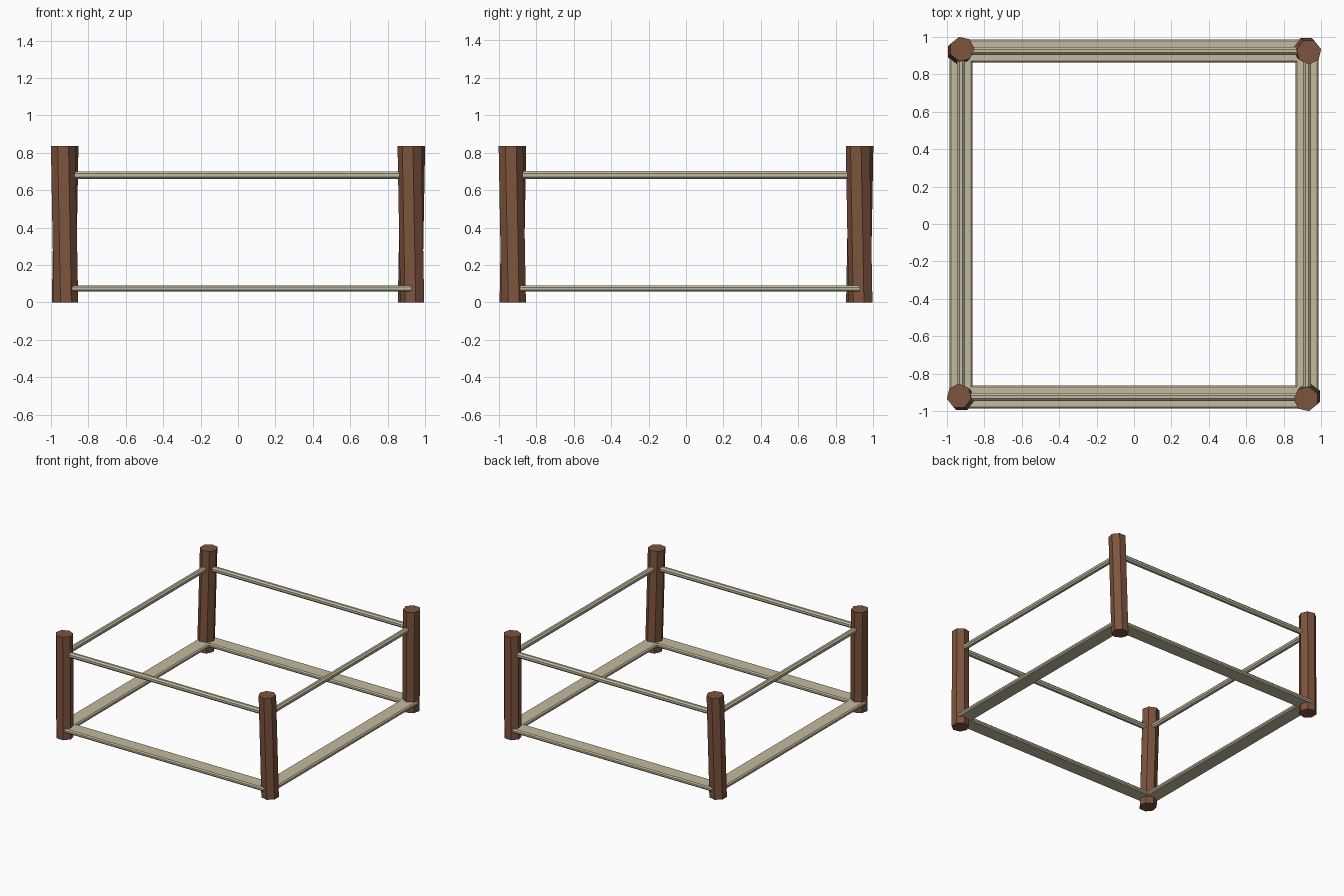
import bpy
import bmesh
from math import pi
from mathutils import Matrix, Vector

cube = bpy.data.objects.get("Cube")
if cube:
    bpy.data.objects.remove(cube, do_unlink=True)


def make_material(name, colour):
    mat = bpy.data.materials.new(name)
    mat.use_nodes = True
    mat.diffuse_color = colour
    bsdf = mat.node_tree.nodes["Principled BSDF"]
    bsdf.inputs["Base Color"].default_value = colour
    bsdf.inputs["Roughness"].default_value = 0.9
    return mat


brown = make_material("brown_wood", (0.205, 0.088, 0.047, 1))
cream = make_material("pale_wood", (0.54, 0.49, 0.345, 1))


def add_object(name, bm, mat, turn):
    bmesh.ops.transform(bm, matrix=turn, verts=bm.verts)
    bmesh.ops.recalc_face_normals(bm, faces=bm.faces)
    mesh = bpy.data.meshes.new(name)
    bm.to_mesh(mesh)
    bm.free()
    mesh.materials.append(mat)
    obj = bpy.data.objects.new(name, mesh)
    bpy.context.collection.objects.link(obj)


# Seven-sided post that leans from its foot to its top
def add_post(name, turn, foot=(-0.92, -0.935), top=(-0.935, -0.92)):
    height, radius = 0.835, 0.067
    bm = bmesh.new()
    bmesh.ops.create_cone(bm, cap_ends=True, segments=7,
                          radius1=radius, radius2=radius, depth=height)
    # turn one flat side towards the front
    reach = min(bm.verts, key=lambda v: -v.co.y)
    angle = pi / 2 - Vector((1, 0)).angle(reach.co.xy)
    bmesh.ops.rotate(bm, verts=bm.verts, matrix=Matrix.Rotation(angle, 3, "Z"))
    for v in bm.verts:
        centre = top if v.co.z > 0 else foot
        v.co += Vector((centre[0], centre[1], height / 2))
    add_object(name, bm, brown, turn)


# Straight rail with chamfered long edges
def add_rail(name, turn, width, thick, z, chamfer):
    bm = bmesh.new()
    bmesh.ops.create_cube(bm, size=1)
    bmesh.ops.scale(bm, vec=(1.85, width, thick), verts=bm.verts)
    long_edges = [e for e in bm.edges
                  if abs(e.verts[0].co.x - e.verts[1].co.x) > 1]
    bmesh.ops.bevel(bm, geom=long_edges, offset=chamfer, segments=1,
                    affect="EDGES")
    bmesh.ops.translate(bm, vec=(0, -0.925, z), verts=bm.verts)
    add_object(name, bm, cream, turn)


# The same corner and side repeat in quarter turns
corners = ["front_right", "front_left", "back_left", "back_right"]
sides = ["front", "left", "back", "right"]
for i in range(4):
    turn = Matrix.Rotation(i * pi / 2, 4, "Z")
    add_post(corners[i] + "_post", turn)
    add_rail(sides[i] + "_base_plank", turn, 0.125, 0.032, 0.074, 0.009)
    add_rail(sides[i] + "_top_rail", turn, 0.042, 0.042, 0.68, 0.012)
